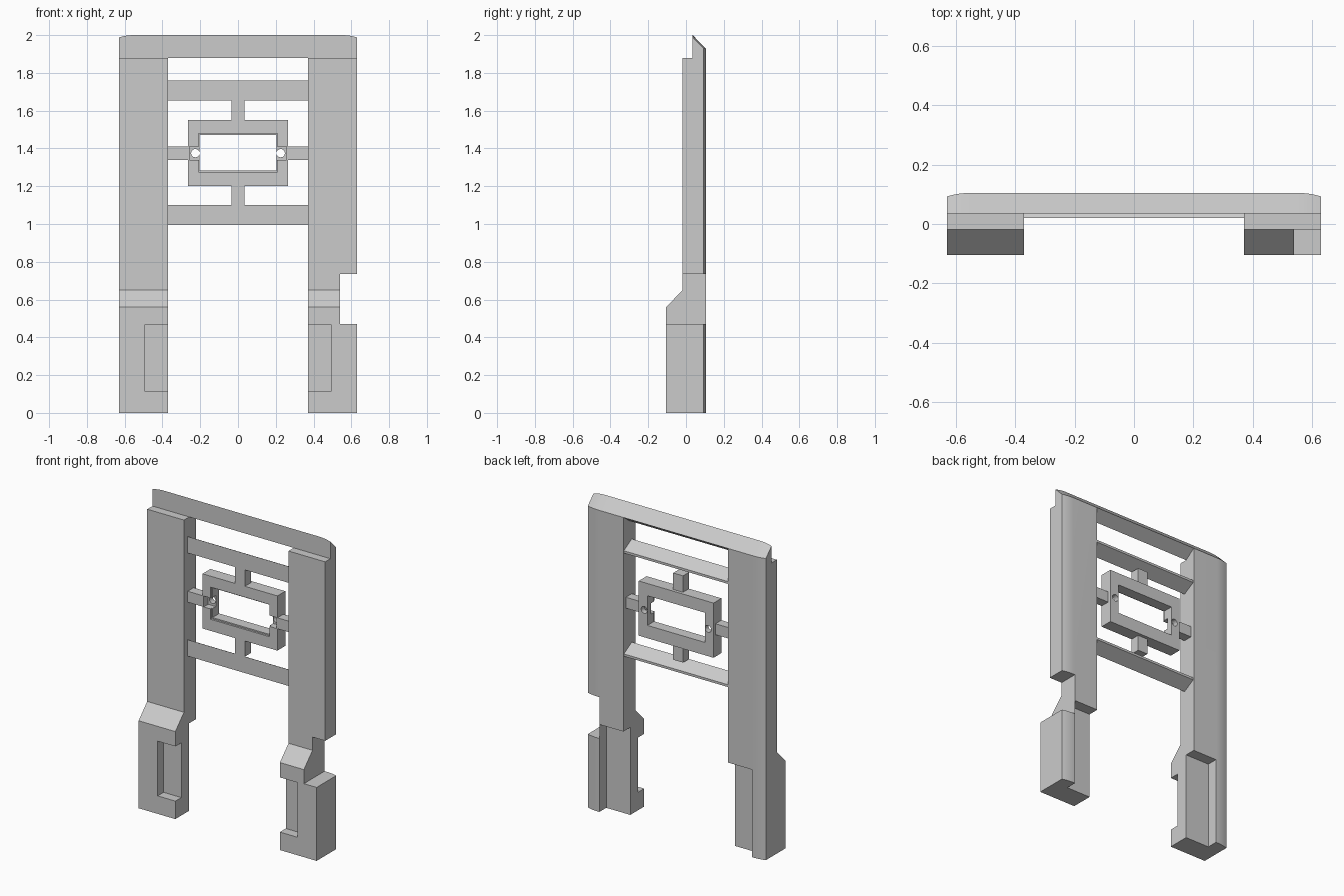
import bpy, bmesh, math
from mathutils import Matrix

old = bpy.data.objects.get("Cube")
if old:
    bpy.data.objects.remove(old, do_unlink=True)

grey = bpy.data.materials.new("plain_grey")
grey.use_nodes = True
grey.diffuse_color = (0.6, 0.6, 0.6, 1)
grey.node_tree.nodes["Principled BSDF"].inputs["Base Color"].default_value = (0.6, 0.6, 0.6, 1)


def finish(name, bm):
    bmesh.ops.recalc_face_normals(bm, faces=bm.faces[:])
    mesh = bpy.data.meshes.new(name)
    bm.to_mesh(mesh)
    bm.free()
    mesh.materials.append(grey)
    obj = bpy.data.objects.new(name, mesh)
    bpy.context.collection.objects.link(obj)
    return obj


def loft(name, stations, profile):
    """Join (y, z) profiles, one per x station, into a closed solid."""
    bm = bmesh.new()
    rings = [[bm.verts.new((x, y, z)) for y, z in profile(x)] for x in stations]
    for a, b in zip(rings, rings[1:]):
        for i in range(len(a)):
            j = (i + 1) % len(a)
            bm.faces.new((a[i], a[j], b[j], b[i]))
    bm.faces.new(rings[0])
    bm.faces.new(rings[-1])
    return finish(name, bm)


def box(name, x, y, z):
    bm = bmesh.new()
    spans = [(min(s), max(s)) for s in (x, y, z)]
    mid = [(a + b) / 2 for a, b in spans]
    size = [b - a for a, b in spans]
    bmesh.ops.create_cube(bm, size=1, matrix=Matrix.Translation(mid) @ Matrix.Diagonal((*size, 1)))
    return finish(name, bm)


def activate(obj):
    bpy.ops.object.select_all(action='DESELECT')
    obj.select_set(True)
    bpy.context.view_layer.objects.active = obj


def cut(obj, cutter):
    mod = obj.modifiers.new("cut", 'BOOLEAN')
    mod.operation = 'DIFFERENCE'
    mod.solver = 'EXACT'
    mod.object = cutter
    activate(obj)
    bpy.ops.object.modifier_apply(modifier=mod.name)
    bpy.data.objects.remove(cutter, do_unlink=True)


INNER, OUTER, STEP = 0.37, 0.63, 0.54


def leg_profile(x):
    # the back and the top slope round off towards the outer edge
    s = 0.012 * (max(0, abs(x) - 0.55) / 0.08) ** 2
    return [(-0.105, 0), (-0.105, 0.56), (-0.018, 0.65), (-0.018, 1.88), (0.035, 1.88),
            (0.035, 2 - s), (0.105 - s, 1.93), (0.105 - s, 0)]


# Legs with front pocket and back recess
legs = {}
for side, d in (("left", 1), ("right", -1)):
    stations = [d * INNER] + [d * (0.55 + 0.016 * i) for i in range(6)]
    leg = legs[side] = loft(side + "_leg", stations, leg_profile)
    cut(leg, box("pocket", (d * 0.3, d * 0.495), (-0.2, -0.045), (0.115, 0.465)))
    cut(leg, box("recess", (d * 0.3, d * STEP), (0.035, 0.2), (-0.1, 0.56)))

# Notch in the outer edge of the left leg
cut(legs["left"], box("notch", (STEP, 0.8), (-0.3, 0.3), (0.47, 0.735)))
for leg in legs.values():
    activate(leg)
    bpy.ops.object.shade_smooth_by_angle(angle=math.radians(20))

# Top bar and the two cross rails with bevelled backs
ends = (-INNER, INNER)
loft("top_bar", ends, lambda x: [(0.035, 1.88), (0.035, 2), (0.105, 1.93)])
for name, low in (("lower_rail", 0.995), ("upper_rail", 1.655)):
    loft(name, ends, lambda x: [(0.02, low), (0.02, low + 0.105),
                                (0.1, low + 0.06), (0.1, low + 0.045)])

# Struts holding the centre frame
for name, z in (("lower_strut", (1.1, 1.2)), ("upper_strut", (1.55, 1.655))):
    box(name, (-0.035, 0.035), (0.02, 0.08), z)
for side, d in (("left", 1), ("right", -1)):
    box(side + "_strut", (d * 0.265, d * INNER), (0.02, 0.08), (1.34, 1.41))

# Centre frame: stepped opening, side pockets and screw holes
frame = box("centre_frame", (-0.265, 0.265), (0.02, 0.1), (1.2, 1.55))
cut(frame, box("opening", (-0.203, 0.203), (-0.1, 0.2), (1.282, 1.472)))
cut(frame, box("rim", (-0.21, 0.21), (-0.1, 0.032), (1.274, 1.48)))
for d in (1, -1):
    cut(frame, box("side_pocket", (d * 0.15, d * 0.257), (-0.1, 0.065), (1.34, 1.41)))
    bm = bmesh.new()
    bmesh.ops.create_cone(bm, cap_ends=True, segments=24, radius1=0.022, radius2=0.022, depth=0.5,
                          matrix=Matrix.Translation((d * 0.226, 0, 1.375)) @ Matrix.Rotation(math.pi / 2, 4, 'X'))
    cut(frame, finish("screw_hole", bm))
